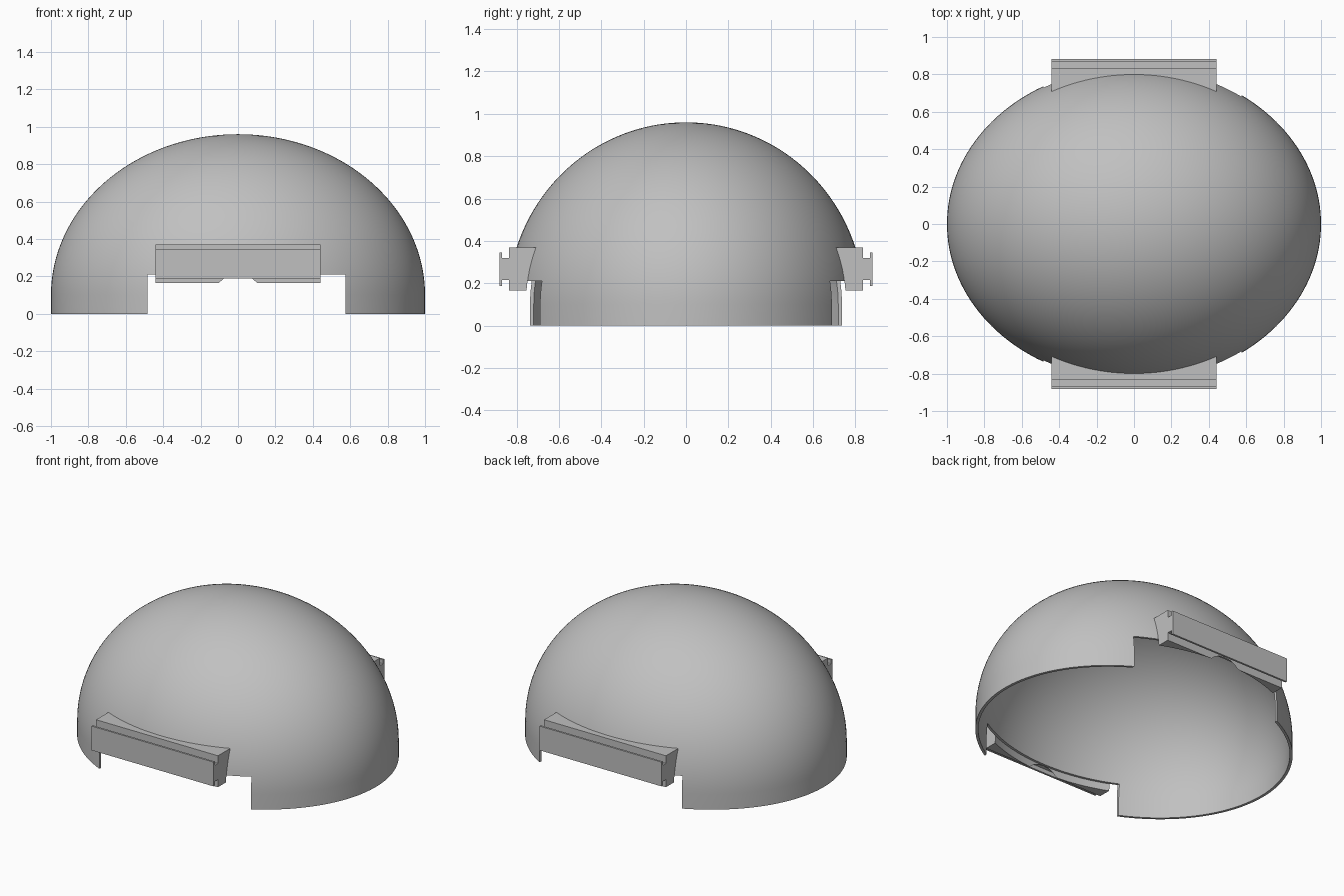
import bpy, bmesh, math

if "Cube" in bpy.data.objects:
    bpy.data.objects.remove(bpy.data.objects["Cube"])

grey = bpy.data.materials.new("mid_grey")
grey.use_nodes = True
grey.diffuse_color = (0.53, 0.53, 0.53, 1)
grey.node_tree.nodes["Principled BSDF"].inputs["Base Color"].default_value = grey.diffuse_color

RADIUS_X, RADIUS_Y, SPRING, TOP, WALL = 1.0, 0.842, 0.1, 0.96, 0.018
SEGMENTS, RINGS = 160, 40


def finish(name, bm):
    bmesh.ops.recalc_face_normals(bm, faces=bm.faces)
    mesh = bpy.data.meshes.new(name)
    bm.to_mesh(mesh)
    bm.free()
    mesh.materials.append(grey)
    obj = bpy.data.objects.new(name, mesh)
    bpy.context.collection.objects.link(obj)
    return obj


def arc(inset):
    """Half-dome section: short upright wall, then a quarter ellipse."""
    pts = [(RADIUS_X - inset, 0, 0)]
    for i in range(RINGS + 1):
        a = math.pi / 2 * i / RINGS
        pts.append(((RADIUS_X - inset) * math.cos(a), 0,
                    SPRING + (TOP - SPRING - inset) * math.sin(a)))
    return pts


def lathe(name, points):
    bm = bmesh.new()
    verts = [bm.verts.new(p) for p in points]
    edges = [bm.edges.new((a, b)) for a, b in zip(verts, verts[1:])]
    bmesh.ops.spin(bm, geom=verts + edges, cent=(0, 0, 0), axis=(0, 0, 1),
                   angle=2 * math.pi, steps=SEGMENTS)
    bmesh.ops.remove_doubles(bm, verts=bm.verts, dist=0.0005)
    bmesh.ops.scale(bm, vec=(1, RADIUS_Y / RADIUS_X, 1), verts=bm.verts)
    return finish(name, bm)


def extrude_x(name, profile, x0, x1):
    bm = bmesh.new()
    face = bm.faces.new([bm.verts.new((x0, y, z)) for y, z in profile])
    new = bmesh.ops.extrude_face_region(bm, geom=[face])["geom"]
    moved = [v for v in new if isinstance(v, bmesh.types.BMVert)]
    bmesh.ops.translate(bm, vec=(x1 - x0, 0, 0), verts=moved)
    return finish(name, bm)


def cut(obj, cutter):
    mod = obj.modifiers.new("cut", "BOOLEAN")
    mod.operation, mod.solver, mod.object = "DIFFERENCE", "EXACT", cutter
    bpy.context.view_layer.objects.active = obj
    bpy.ops.object.modifier_apply(modifier=mod.name)


def smooth(obj):
    bpy.ops.object.select_all(action="DESELECT")
    obj.select_set(True)
    bpy.context.view_layer.objects.active = obj
    bpy.ops.object.shade_smooth_by_angle(angle=math.radians(30))


# Hollow dome, closed at the rim by joining inner and outer sections
inner = arc(WALL)
dome = lathe("dome_shell", arc(0)[::-1] + inner)
core = lathe("core_cutter", arc(0) + [(0, 0, 0), (RADIUS_X, 0, 0)])

# Off-centre notch running through front and back rims
notch = extrude_x("notch_cutter", [(-1.2, -0.2), (1.2, -0.2), (1.2, 0.21), (-1.2, 0.21)],
                  -0.485, 0.575)
cut(dome, notch)
smooth(dome)

# T-section rails, hollowed behind to sit on the dome
rail = [(0.6, 0.165), (0.835, 0.165), (0.835, 0.215), (0.868, 0.215), (0.868, 0.188),
        (0.881, 0.188), (0.881, 0.346), (0.868, 0.346), (0.868, 0.32), (0.835, 0.32),
        (0.835, 0.37), (0.6, 0.37)]
for name, side in (("front_rail", -1), ("back_rail", 1)):
    obj = extrude_x(name, [(side * y, z) for y, z in rail], -0.44, 0.44)
    cut(obj, core)
    smooth(obj)

for helper in (core, notch):
    bpy.data.objects.remove(helper)
